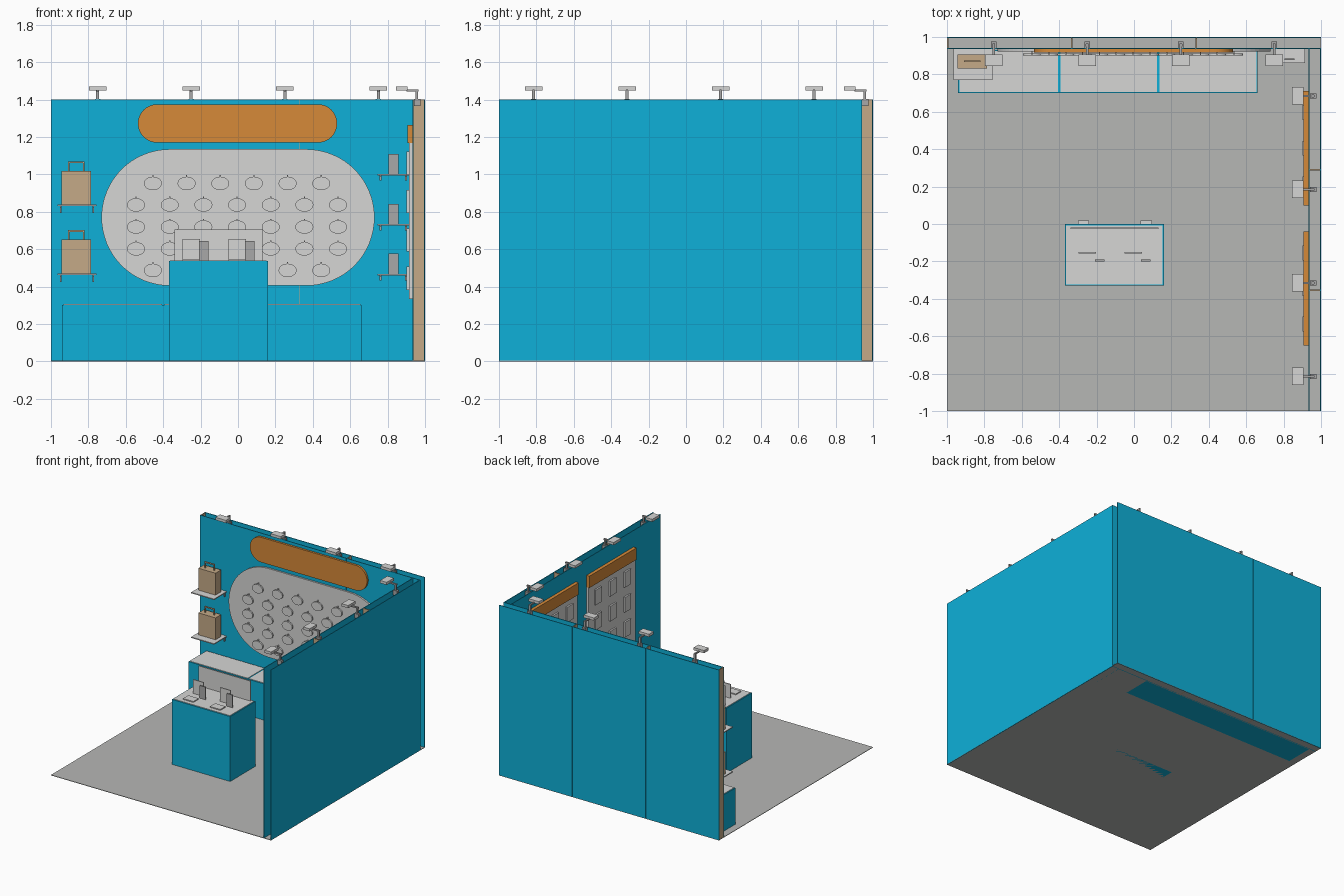
import bpy, bmesh, math

if "Cube" in bpy.data.objects:
    bpy.data.objects.remove(bpy.data.objects["Cube"])


def mat(name, r, g, b):
    m = bpy.data.materials.new(name)
    lin = [c / 12.92 if c <= 0.04045 else ((c + 0.055) / 1.055) ** 2.4 for c in (r, g, b)]
    m.diffuse_color = (*lin, 1)
    m.use_nodes = True
    m.node_tree.nodes["Principled BSDF"].inputs["Base Color"].default_value = m.diffuse_color
    return m


BLUE = mat("booth_blue", 0.055, 0.69, 0.85)
WHITE = mat("panel_white", 0.84, 0.84, 0.835)
FLOOR = mat("floor_grey", 0.715, 0.72, 0.71)
ORANGE = mat("sign_orange", 0.84, 0.54, 0.22)
TAN = mat("kraft_tan", 0.77, 0.665, 0.53)
GREY = mat("device_grey", 0.66, 0.66, 0.66)


def finish(name, bm, material):
    bmesh.ops.recalc_face_normals(bm, faces=bm.faces)
    me = bpy.data.meshes.new(name)
    bm.to_mesh(me)
    bm.free()
    me.materials.append(material)
    ob = bpy.data.objects.new(name, me)
    bpy.context.collection.objects.link(ob)
    return ob


def add_box(bm, x0, x1, y0, y1, z0, z1):
    vs = bmesh.ops.create_cube(bm, size=1)["verts"]
    for v in vs:
        v.co = ((x0 + x1) / 2 + v.co.x * (x1 - x0),
                (y0 + y1) / 2 + v.co.y * (y1 - y0),
                (z0 + z1) / 2 + v.co.z * (z1 - z0))


def boxes(name, material, *dims):
    bm = bmesh.new()
    for d in dims:
        add_box(bm, *d)
    return finish(name, bm, material)


def add_prism(bm, pts, y0, y1):
    """Extrude an x-z outline from y0 to y1."""
    f = bm.faces.new([bm.verts.new((x, y0, z)) for x, z in pts])
    ext = bmesh.ops.extrude_face_region(bm, geom=[f])["geom"]
    for v in ext:
        if isinstance(v, bmesh.types.BMVert):
            v.co.y = y1


def stadium(name, material, x0, x1, z0, z1, y0, y1, n=24):
    r, zc = (z1 - z0) / 2, (z0 + z1) / 2
    pts = []
    for cx, a0 in ((x1 - r, -math.pi / 2), (x0 + r, math.pi / 2)):
        for i in range(n + 1):
            a = a0 + math.pi * i / n
            pts.append((cx + r * math.cos(a), zc + r * math.sin(a)))
    bm = bmesh.new()
    add_prism(bm, pts, y0, y1)
    return finish(name, bm, material)


# floor
boxes("floor", FLOOR, (-1, 1, -1, 1, 0, 0.004))

# hollow walls: thin skins with open tops, tan dividers inside
T, H, G = 0.006, 1.4, 0.002
boxes("back_wall_front_skin", BLUE,
      (-1, 0.33 - G, 0.935, 0.935 + T, 0, H), (0.33 + G, 1, 0.935, 0.935 + T, 0, H))
boxes("back_wall_rear_skin", BLUE,
      (-1, -0.333 - G, 1 - T, 1, 0, H), (-0.333 + G, 0.333 - G, 1 - T, 1, 0, H),
      (0.333 + G, 1, 1 - T, 1, 0, H))
boxes("side_wall_inner_skin", BLUE, (0.932, 0.932 + T, -1, 0.935, 0, H))
boxes("side_wall_outer_skin", BLUE, (1 - T, 1, -1, 0.935, 0, H))
boxes("back_wall_dividers", TAN,
      *[(x - 0.004, x + 0.004, 0.935 + T, 1 - T, 0, H) for x in (-0.995, -0.333, 0.333)])
boxes("side_wall_dividers", TAN,
      *[(0.932 + T, 1 - T, y - 0.004, y + 0.004, 0, H) for y in (-0.355, 0.29)])

# back wall panels
stadium("header_sign", ORANGE, -0.535, 0.53, 1.17, 1.375, 0.918, 0.935)
stadium("display_panel", WHITE, -0.73, 0.73, 0.405, 1.135, 0.921, 0.935, 32)

# oval hanging products with pegs
bm = bmesh.new()
for z, n in ((0.952, 6), (0.837, 7), (0.719, 7), (0.602, 7), (0.487, 6)):
    for i in range(n):
        x = -0.005 + (i - (n - 1) / 2) * 0.18
        ring = [(x + 0.048 * math.cos(a), z + 0.036 * math.sin(a))
                for a in (2 * math.pi * k / 24 for k in range(24))]
        add_prism(bm, ring, 0.900, 0.912)
        add_box(bm, x - 0.003, x + 0.003, 0.903, 0.921, z + 0.034, z + 0.044)
finish("hanging_products", bm, WHITE)

# low cabinet with three white tops
XS = (-0.94, -0.40, 0.13, 0.66)
boxes("low_cabinet", BLUE, (-0.94, 0.66, 0.70, 0.93, 0, 0.302))
boxes("low_cabinet_tops", WHITE,
      *[(a + 0.006, b - 0.006, 0.706, 0.925, 0.298, 0.306) for a, b in zip(XS, XS[1:])])

# front counter
boxes("counter_body", BLUE, (-0.37, 0.16, -0.33, 0, 0, 0.537))
boxes("counter_top", WHITE, (-0.363, 0.153, -0.323, -0.007, 0.53, 0.541))
boxes("counter_back_panel", WHITE, (-0.34, 0.13, -0.026, -0.018, 0.54, 0.705))
boxes("counter_handles", WHITE,
      *[(x - 0.03, x + 0.03, 0, 0.018, 0.42, 0.44) for x in (-0.27, 0.065)])
for tag, x in (("left", -0.25), ("right", -0.005)):
    boxes(f"{tag}_tray", WHITE, (x - 0.047, x + 0.047, -0.29, -0.222, 0.54, 0.549))
    boxes(f"{tag}_screen", WHITE, (x - 0.047, x + 0.047, -0.159, -0.151, 0.541, 0.655))
    boxes(f"{tag}_device", GREY, (x + 0.042, x + 0.093, -0.2, -0.191, 0.541, 0.645))


def shelf(name, x0, x1, y0, z, leg):
    """Shelf board on two brackets fixed to the back wall."""
    boxes(name, WHITE, (x0, x1, y0, 0.935, z - 0.008, z))
    dims = []
    for x in (x0 + 0.017, x1 - 0.017):
        dims += [(x - 0.005, x + 0.005, 0.925, 0.935, z - leg, z - 0.008),
                 (x - 0.005, x + 0.005, y0 + 0.02, 0.935, z - 0.016, z - 0.008)]
    boxes(name + "_brackets", GREY, *dims)


# left shelves with kraft bags
for tag, z in (("upper", 0.838), ("lower", 0.471)):
    shelf(f"{tag}_bag_shelf", -0.965, -0.757, 0.77, z, 0.045)
    boxes(f"{tag}_bag", TAN, (-0.943, -0.787, 0.832, 0.905, z, z + 0.18))
    t = z + 0.18
    boxes(f"{tag}_bag_handle", TAN,
          (-0.91, -0.90, 0.865, 0.873, t, t + 0.052), (-0.83, -0.82, 0.865, 0.873, t, t + 0.052),
          (-0.91, -0.82, 0.865, 0.873, t + 0.042, t + 0.052))

# right shelves with upright devices
for i, z in enumerate((1.002, 0.735, 0.468)):
    shelf(f"device_shelf_{i + 1}", 0.745, 0.915, 0.86, z, 0.035)
    boxes(f"shelf_device_{i + 1}", GREY, (0.805, 0.858, 0.876, 0.885, z, z + 0.108))

# side wall posters with rows of small cards
for tag, yc in (("rear", 0.405), ("front", -0.345)):
    boxes(f"{tag}_poster_header", ORANGE, (0.905, 0.932, yc - 0.305, yc + 0.305, 1.168, 1.265))
    boxes(f"{tag}_poster", WHITE, (0.914, 0.932, yc - 0.305, yc + 0.305, 0.335, 1.168))
    boxes(f"{tag}_poster_cards", WHITE,
          *[(0.901, 0.914, yc + c * 0.19 - 0.04, yc + c * 0.19 + 0.04, z - 0.062, z + 0.062)
            for c in (-1, 0, 1) for z in (1.06, 0.855, 0.65, 0.445)])


# spotlights clamped on the wall tops
def spotlight(name, x, y, side):
    def place(a0, a1, w, z0, z1):
        # a = distance inward from the wall's outer face, w = half width
        if side:
            return (1 - a1, 1 - a0, y - w, y + w, z0, z1)
        return (x - w, x + w, 1 - a1, 1 - a0, z0, z1)
    boxes(name + "_head", WHITE, place(0.095, 0.155, 0.047, 1.448, 1.47))
    boxes(name + "_arm", GREY, place(0.035, 0.10, 0.006, 1.444, 1.455),
          place(0.038, 0.052, 0.008, 1.40, 1.45),
          place(0.025, 0.06, 0.014, 1.365, 1.403))


for i in range(4):
    spotlight(f"back_light_{i + 1}", -0.75 + 0.5 * i, 0, False)
    spotlight(f"side_light_{i + 1}", 0, 0.685 - 0.5 * i, True)
